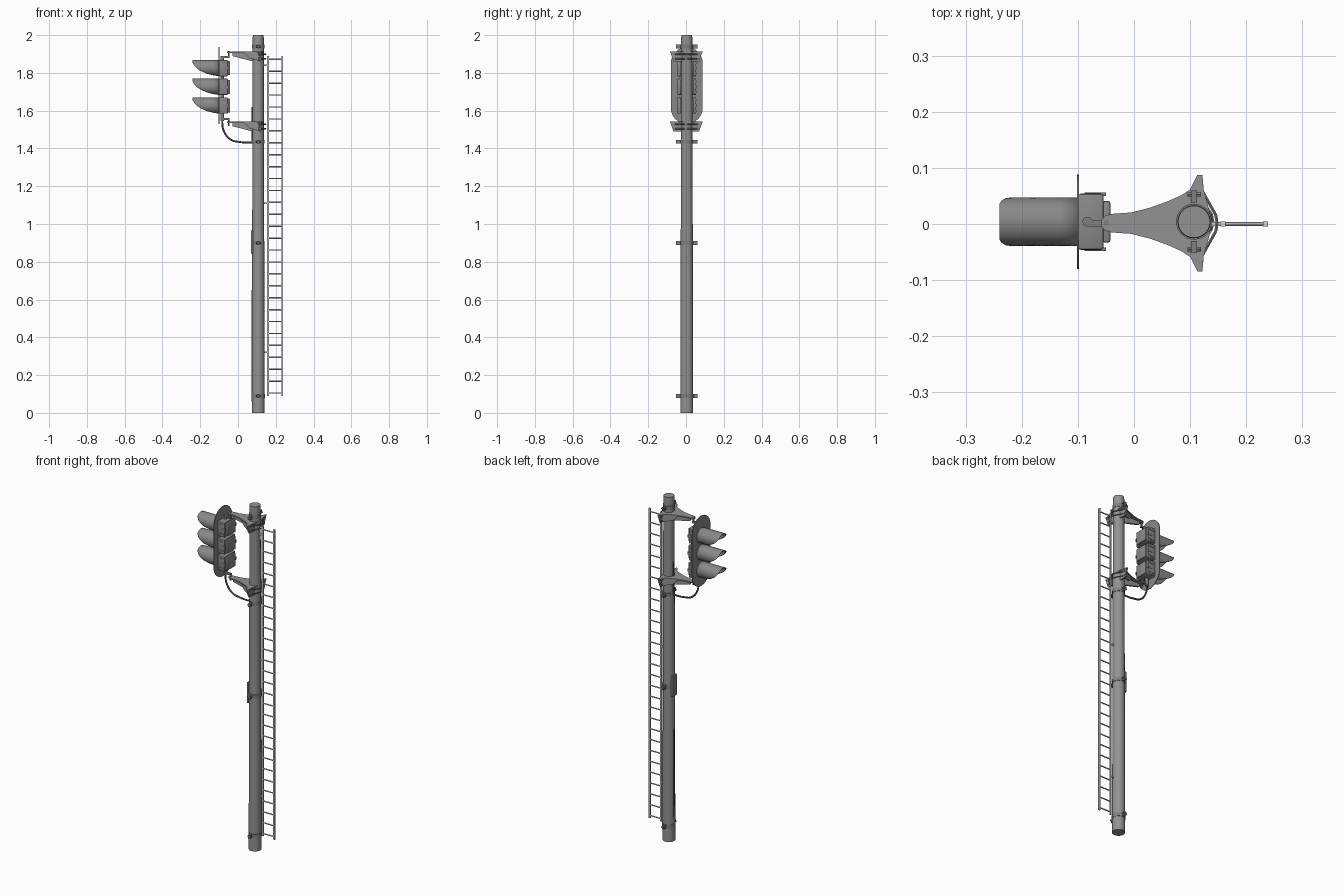
import bpy, bmesh, math
from mathutils import Vector

if "Cube" in bpy.data.objects:
    bpy.data.objects.remove(bpy.data.objects["Cube"])

PX, CY = 0.107, 0.004          # pole axis x, common centre y


def mat(name, c):
    m = bpy.data.materials.new(name)
    m.diffuse_color = (*c, 1)
    m.use_nodes = True
    m.node_tree.nodes["Principled BSDF"].inputs["Base Color"].default_value = m.diffuse_color
    return m


STEEL = mat("grey steel", (0.29, 0.29, 0.29))
HOOD = mat("visor grey", (0.25, 0.25, 0.25))
BODY = mat("housing grey", (0.25, 0.25, 0.25))
LIGHT = mat("ladder galvanised", (0.65, 0.65, 0.65))
DARK = mat("band grey", (0.22, 0.22, 0.22))
CABLE = mat("dark cable", (0.08, 0.08, 0.08))
LENSES = [mat("red lens", (0.5, 0.03, 0.02)), mat("amber lens", (0.6, 0.3, 0.02)),
          mat("green lens", (0.03, 0.4, 0.1))]


def finish(name, bm, m, smooth=False):
    bmesh.ops.recalc_face_normals(bm, faces=bm.faces)
    me = bpy.data.meshes.new(name)
    bm.to_mesh(me)
    bm.free()
    ob = bpy.data.objects.new(name, me)
    bpy.context.collection.objects.link(ob)
    me.materials.append(m)
    if smooth:
        bpy.ops.object.select_all(action='DESELECT')
        ob.select_set(True)
        bpy.context.view_layer.objects.active = ob
        bpy.ops.object.shade_smooth_by_angle(angle=math.radians(35))
    return ob


def box(bm, x0, x1, y0, y1, z0, z1, bevel=0):
    vs = bmesh.ops.create_cube(bm, size=1)["verts"]
    for v in vs:
        v.co = Vector(((x0, x1)[v.co.x > 0], (y0, y1)[v.co.y > 0], (z0, z1)[v.co.z > 0]))
    if bevel:
        es = {e for v in vs for e in v.link_edges}
        bmesh.ops.bevel(bm, geom=list(es), offset=bevel, segments=2, affect='EDGES', profile=0.5)


def cyl(bm, a, b, r0, r1=None, seg=12):
    a, b = Vector(a), Vector(b)
    d = b - a
    vs = bmesh.ops.create_cone(bm, cap_ends=True, segments=seg, radius1=r0,
                               radius2=r0 if r1 is None else r1, depth=d.length)["verts"]
    q = d.to_track_quat('Z', 'Y')
    for v in vs:
        v.co = q @ v.co + (a + b) / 2


def prism(bm, pts, off):
    """Extrude a planar outline by the offset vector."""
    f = bm.faces.new([bm.verts.new(p) for p in pts])
    r = bmesh.ops.extrude_face_region(bm, geom=[f])
    bmesh.ops.translate(bm, vec=off, verts=[g for g in r["geom"] if isinstance(g, bmesh.types.BMVert)])


# tapered pole with cap
bm = bmesh.new()
cyl(bm, (PX, CY, 0), (PX, CY, 1.985), 0.034, 0.0295, 28)
cyl(bm, (PX, CY, 1.985), (PX, CY, 2.0), 0.0295, 0.0285, 28)
finish("pole", bm, STEEL, True)

# band clamps with bolted ears
for i, z in enumerate((0.09, 0.90, 1.435, 1.94)):
    bm = bmesh.new()
    cyl(bm, (PX, CY, z - 0.01), (PX, CY, z + 0.01), 0.0365 - 0.0022 * z, seg=16)
    for s in (-1, 1):
        y = CY + s * 0.045
        box(bm, PX - 0.005, PX + 0.005, y - 0.011, y + 0.011, z - 0.01, z + 0.01)
        cyl(bm, (PX - 0.012, y + s * 0.004, z), (PX + 0.012, y + s * 0.004, z), 0.005, seg=6)
    finish(f"band_clamp_{i + 1}", bm, DARK)

# plain plate and conduit on the lamp side of the pole
bm = bmesh.new()
box(bm, 0.068, 0.08, CY - 0.02, CY + 0.02, 0.845, 0.965, 0.002)
finish("junction_plate", bm, DARK)
bm = bmesh.new()
cyl(bm, (0.0755, CY, 0.06), (0.0755, CY, 0.65), 0.004, seg=8)
cyl(bm, (0.0775, CY, 1.43), (0.0775, CY, 1.62), 0.005, seg=8)
finish("conduit", bm, CABLE, True)

# ladder
bm = bmesh.new()
for x in (0.1585, 0.234):
    box(bm, x - 0.0045, x + 0.0045, -0.0045, 0.0045, 0.09, 1.89)
for i in range(29):
    z = 0.105 + i * 0.0631
    cyl(bm, (0.158, 0, z), (0.234, 0, z), 0.0035, seg=8)
finish("ladder", bm, LIGHT)
bm = bmesh.new()
for z in (0.32, 1.11, 1.84):
    box(bm, 0.13, 0.158, -0.004, 0.004, z - 0.004, z + 0.004)
finish("ladder_mounts", bm, LIGHT)

# two cantilever brackets, identical
half = [(-0.058, 0.006), (-0.052, 0.013), (-0.04, 0.0165), (-0.005, 0.019), (0.03, 0.028),
        (0.06, 0.039), (0.085, 0.05), (0.1, 0.06), (0.113, 0.086), (0.122, 0.086),
        (0.124, 0.06), (0.135, 0.02)]
BY = 0.0015
for name, zt in (("upper", 1.913), ("lower", 1.542)):
    bm = bmesh.new()
    out = [(x, BY + y, zt) for x, y in half] + [(x, BY - y, zt) for x, y in reversed(half)]
    prism(bm, out, (0, 0, -0.007))
    # deep web under the arm
    prism(bm, [(-0.03, BY - 0.005, zt - 0.005), (0.09, BY - 0.005, zt - 0.005),
               (0.09, BY - 0.005, zt - 0.052), (0.07, BY - 0.005, zt - 0.05),
               (-0.03, BY - 0.005, zt - 0.024)], (0, 0.01, 0))
    # trapezoid wing plate and flared side webs
    prism(bm, [(0.114, BY - 0.086, zt), (0.114, BY + 0.086, zt),
               (0.114, BY + 0.068, zt - 0.052), (0.114, BY - 0.068, zt - 0.052)], (0.007, 0, 0))
    for s in (-1, 1):
        prism(bm, [(0.03, BY + s * 0.02, zt - 0.004), (0.114, BY + s * 0.06, zt - 0.004),
                   (0.114, BY + s * 0.06, zt - 0.05), (0.06, BY + s * 0.034, zt - 0.035)],
              (0, -s * 0.006, 0))
    finish(f"{name}_bracket", bm, STEEL)
    # strap around the back of the pole
    bm = bmesh.new()
    for z in (zt - 0.014, zt - 0.038):
        for s in (-1, 1):
            a, b = (0.118, BY + s * 0.064, z), (0.146, BY + s * 0.014, z)
            cyl(bm, a, b, 0.003, seg=6)
            cyl(bm, b, (0.148, BY, z), 0.003, seg=6)
            cyl(bm, (0.108, BY + s * 0.064, z), (0.124, BY + s * 0.064, z), 0.006, seg=6)
    finish(f"{name}_strap", bm, DARK)
    # pivot pin and link to the lamp head
    bm = bmesh.new()
    cyl(bm, (-0.049, BY, zt - 0.022), (-0.049, BY, zt + 0.002), 0.005, seg=10)
    zl = 1.885 if name == "upper" else 1.555
    box(bm, -0.086, -0.044, BY - 0.006, BY + 0.006, zl - 0.005, zl + 0.005)
    cyl(bm, (-0.049, BY, zl), (-0.049, BY, zt - 0.01), 0.005, seg=8)
    finish(f"{name}_pivot", bm, DARK)

# stadium back plate
bm = bmesh.new()
outline = []
for cz, a0 in ((1.852, 0), (1.614, math.pi)):
    for k in range(17):
        a = a0 + math.pi * k / 16
        outline.append((-0.102, CY + 0.084 * math.cos(a), cz + 0.084 * math.sin(a)))
prism(bm, outline, (0.004, 0, 0))
finish("back_plate", bm, BODY)

# central tube carrying the three lamps
bm = bmesh.new()
cyl(bm, (-0.083, CY, 1.545), (-0.083, CY, 1.89), 0.009, seg=12)
finish("lamp_spine", bm, DARK, True)

# lamps: housing, latches, lens, cutaway visor
R = 0.0435
xs = [(-0.24, 0.03), (-0.236, 0.022), (-0.228, 0.01), (-0.215, -0.003), (-0.195, -0.016),
      (-0.165, -0.029), (-0.135, -0.037), (-0.1, -0.0433)]
for i, cz in enumerate((1.825, 1.726, 1.627)):
    n = i + 1
    bm = bmesh.new()
    box(bm, -0.1, -0.054, CY - 0.05, CY + 0.05, cz - 0.043, cz + 0.043, 0.005)
    box(bm, -0.056, -0.042, CY - 0.037, CY + 0.037, cz - 0.037, cz + 0.037, 0.004)
    finish(f"lamp_housing_{n}", bm, BODY, True)
    bm = bmesh.new()
    for s in (-1, 1):
        y = CY + s * 0.049
        box(bm, -0.075, -0.05, y - 0.003, y + 0.003, cz - 0.008, cz + 0.008)
        for dz in (-0.028, 0.028):
            box(bm, -0.088, -0.06, y - 0.003, y + 0.003, cz + dz - 0.005, cz + dz + 0.005)
    finish(f"lamp_latches_{n}", bm, DARK)
    bm = bmesh.new()
    cyl(bm, (-0.1, CY, cz), (-0.108, CY, cz), 0.041, 0.036, 24)
    finish(f"lens_{n}", bm, LENSES[i], True)
    bm = bmesh.new()
    rows = []
    for x, low in xs:
        a = math.asin(low / R)
        rows.append([bm.verts.new((x, CY + R * math.cos(t), cz + R * math.sin(t)))
                     for t in (a + (math.pi - 2 * a) * k / 24 for k in range(25))])
    for p, q in zip(rows, rows[1:]):
        for k in range(24):
            bm.faces.new((p[k], p[k + 1], q[k + 1], q[k]))
    ob = finish(f"visor_{n}", bm, HOOD, True)
    so = ob.modifiers.new("thickness", 'SOLIDIFY')
    so.thickness = 0.002

# drooping feed cable
cu = bpy.data.curves.new("feed_cable", 'CURVE')
cu.dimensions = '3D'
cu.bevel_depth = 0.005
cu.bevel_resolution = 2
sp = cu.splines.new('BEZIER')
path = [(-0.085, 1.56), (-0.076, 1.495), (-0.04, 1.448), (0.01, 1.434), (0.078, 1.43)]
sp.bezier_points.add(len(path) - 1)
for p, (x, z) in zip(sp.bezier_points, path):
    p.co = (x, CY, z)
    p.handle_left_type = p.handle_right_type = 'AUTO'
cu.materials.append(CABLE)
bpy.context.collection.objects.link(bpy.data.objects.new("feed_cable", cu))
